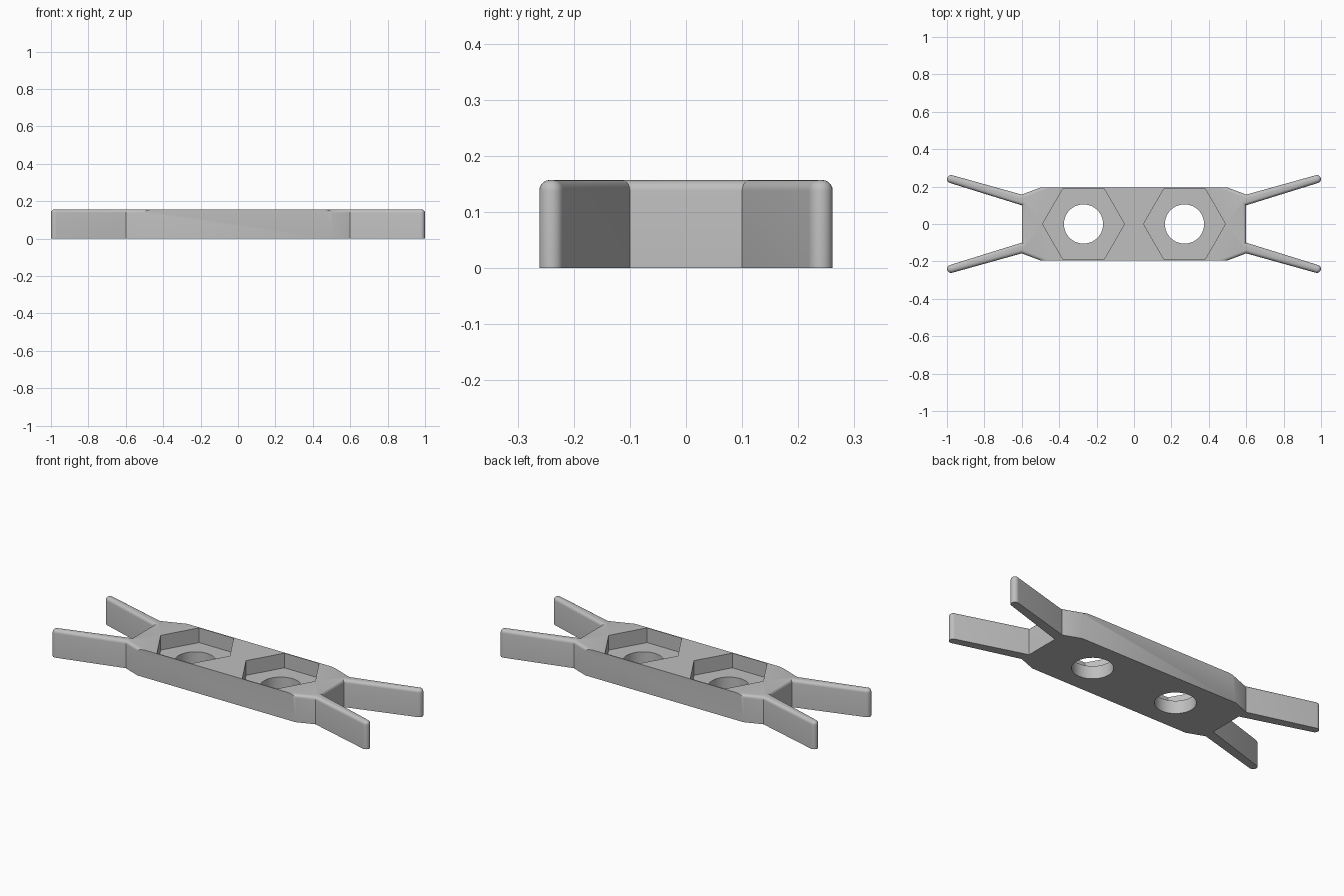
import bpy, bmesh, math

cube = bpy.data.objects.get("Cube")
if cube:
    bpy.data.objects.remove(cube, do_unlink=True)

HEIGHT = 0.157
SIDE_Y = 0.195
POCKET_FLOOR = 0.073

grey = bpy.data.materials.new("light_grey")
grey.use_nodes = True
colour = (0.52, 0.52, 0.52, 1)
grey.diffuse_color = colour
grey.node_tree.nodes["Principled BSDF"].inputs["Base Color"].default_value = colour


def prism(name, points, z0, z1, bevel_rule=None):
    """Extrude an outline upward, rounding the top edges chosen by a rule."""
    bm = bmesh.new()
    base = bm.faces.new([bm.verts.new((x, y, z0)) for x, y in points])
    ext = bmesh.ops.extrude_face_region(bm, geom=[base], use_keep_orig=True)
    top = [g for g in ext["geom"] if isinstance(g, bmesh.types.BMVert)]
    bmesh.ops.translate(bm, verts=top, vec=(0, 0, z1 - z0))
    bmesh.ops.recalc_face_normals(bm, faces=bm.faces)
    if bevel_rule:
        edges = [e for e in bm.edges
                 if all(v.co.z > z1 - 1e-4 for v in e.verts) and bevel_rule(e)]
        bmesh.ops.bevel(bm, geom=edges, offset=0.019, offset_type='OFFSET',
                        segments=5, profile=0.5, affect='EDGES', clamp_overlap=False)
    mesh = bpy.data.meshes.new(name)
    bm.to_mesh(mesh)
    bm.free()
    mesh.materials.append(grey)
    obj = bpy.data.objects.new(name, mesh)
    bpy.context.collection.objects.link(obj)
    return obj


def ring(cx, radius, sides):
    return [(cx + radius * math.cos(math.tau * i / sides),
             radius * math.sin(math.tau * i / sides)) for i in range(sides)]


# Quarter outline: inner arm root, rounded arm tip, outer root, body shoulder
tip_x, tip_y, tip_r = 0.978, 0.24, 0.0215
lean = math.radians(16.6)
quarter = [(0.6, 0.1)]
for i in range(11):
    a = lean - math.pi / 2 + math.pi * i / 10
    quarter.append((tip_x + tip_r * math.cos(a), tip_y + tip_r * math.sin(a)))
quarter += [(0.6, 0.157), (0.5, SIDE_Y)]

# Mirror the quarter into the whole outline
outline = quarter + [(-x, y) for x, y in reversed(quarter)]
outline += [(-x, -y) for x, y in outline]

# Body with arms; the long straight sides keep a sharp top edge
body = prism("body_with_arms", outline, 0, HEIGHT,
             lambda e: abs(e.verts[0].co.x - e.verts[1].co.x) < 0.9)

# Hexagonal pockets and round through holes
for label, cx in (("left", 0.27), ("right", -0.27)):
    cutters = [prism(label + "_hex_cutter", ring(cx, 0.219, 6), POCKET_FLOOR, 0.3),
               prism(label + "_hole_cutter", ring(cx, 0.105, 48), -0.1, 0.25)]
    for cutter in cutters:
        mod = body.modifiers.new(cutter.name, 'BOOLEAN')
        mod.operation = 'DIFFERENCE'
        mod.solver = 'EXACT'
        mod.object = cutter
        cutter.hide_render = True
        bpy.context.view_layer.objects.active = body
        bpy.ops.object.modifier_apply(modifier=mod.name)
        bpy.data.objects.remove(cutter, do_unlink=True)

# Smooth the rounded edges and keep the corners sharp
bpy.ops.object.select_all(action='DESELECT')
body.select_set(True)
bpy.context.view_layer.objects.active = body
bpy.ops.object.shade_smooth_by_angle(angle=math.radians(30))
